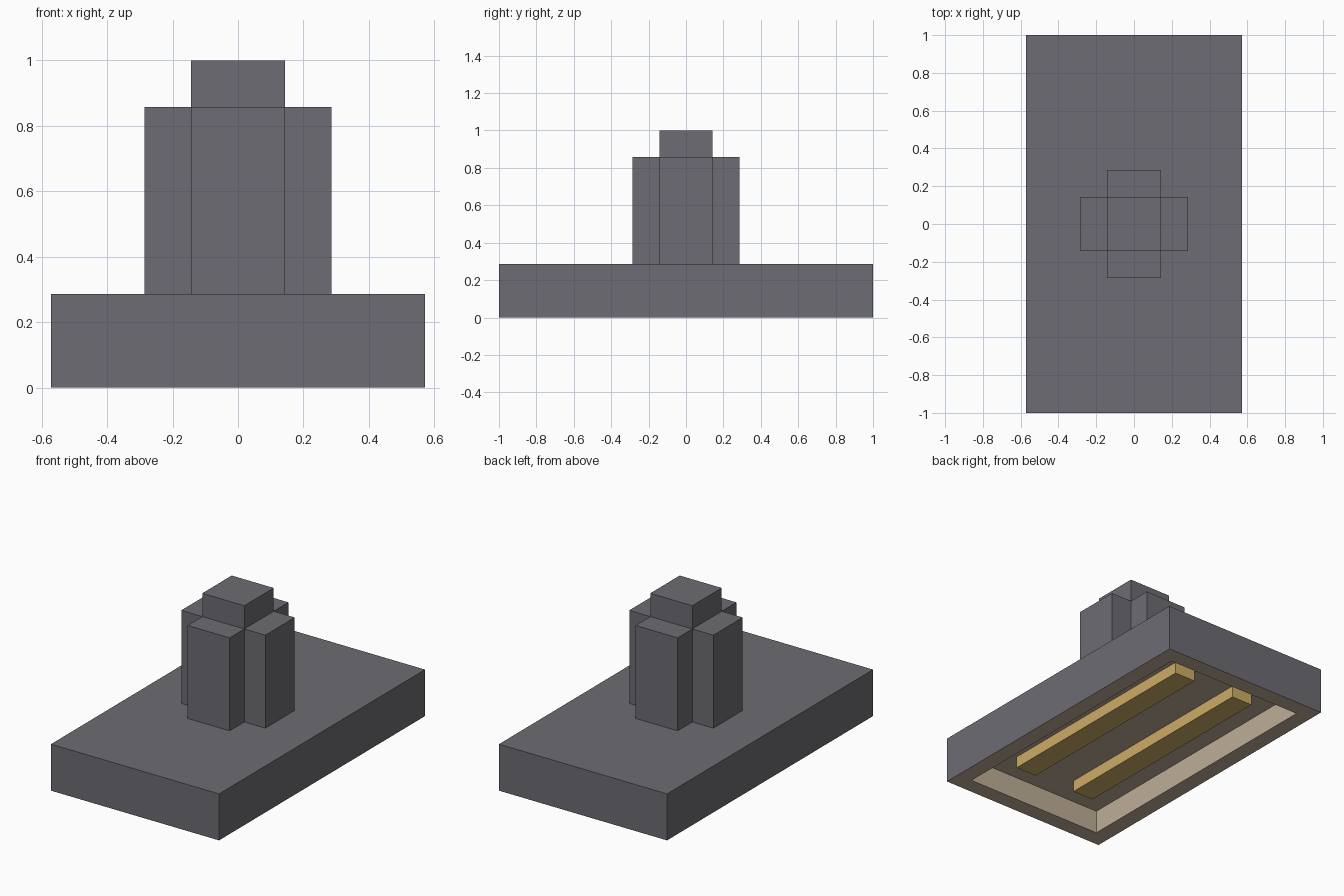
import bpy, bmesh, math
from mathutils import Matrix, Vector

if "Cube" in bpy.data.objects:
    bpy.data.objects.remove(bpy.data.objects["Cube"])

U = 1 / 7  # one block unit


def material(name, rgb):
    m = bpy.data.materials.new(name)
    lin = [((c / 255 + 0.055) / 1.055) ** 2.4 for c in rgb]
    m.diffuse_color = (*lin, 1)
    m.use_nodes = True
    m.node_tree.nodes["Principled BSDF"].inputs["Base Color"].default_value = m.diffuse_color
    return m


grey = material("slate_grey", (108, 108, 115))
tan = material("pale_tan", (191, 174, 151))
gold = material("brass_gold", (205, 173, 103))


def box_mesh(lo, hi):
    """Box between two corners given in block units."""
    lo, hi = Vector(lo) * U, Vector(hi) * U
    bm = bmesh.new()
    bmesh.ops.create_cube(bm, size=1, matrix=Matrix.Translation((lo + hi) / 2)
                          @ Matrix.Diagonal((*(hi - lo), 1)))
    return bm


def add(name, bm, *mats):
    mesh = bpy.data.meshes.new(name)
    bm.to_mesh(mesh)
    bm.free()
    for m in mats:
        mesh.materials.append(m)
    obj = bpy.data.objects.new(name, mesh)
    bpy.context.collection.objects.link(obj)


# Base slab with a tan underside hollowed one unit deep inside a one unit rim
bm = box_mesh((-4, -7, 0), (4, 7, 2))
bm.normal_update()
floor = min(bm.faces, key=lambda f: f.calc_center_median().z)
rim = bmesh.ops.inset_region(bm, faces=[floor], thickness=U)["faces"]
walls = bmesh.ops.inset_individual(bm, faces=[floor], thickness=0, depth=-U)["faces"]
for f in [floor, *rim, *walls]:
    f.material_index = 1
bm.normal_update()
add("base", bm, grey, tan)

# Gold rails hanging inside the hollow
for side, x in (("left", -2), ("right", 1)):
    add(f"{side}_rail", box_mesh((x, -5, 0.5), (x + 1, 5, 1)), gold)

# Central column
add("column", box_mesh((-1, -1, 2), (1, 1, 7)), grey)

# Four buttresses forming a cross around the column
for i, side in enumerate(("right", "back", "left", "front")):
    bm = box_mesh((1, -1, 2), (2, 1, 6))
    bm.transform(Matrix.Rotation(math.radians(90 * i), 4, "Z"))
    add(f"{side}_buttress", bm, grey)
